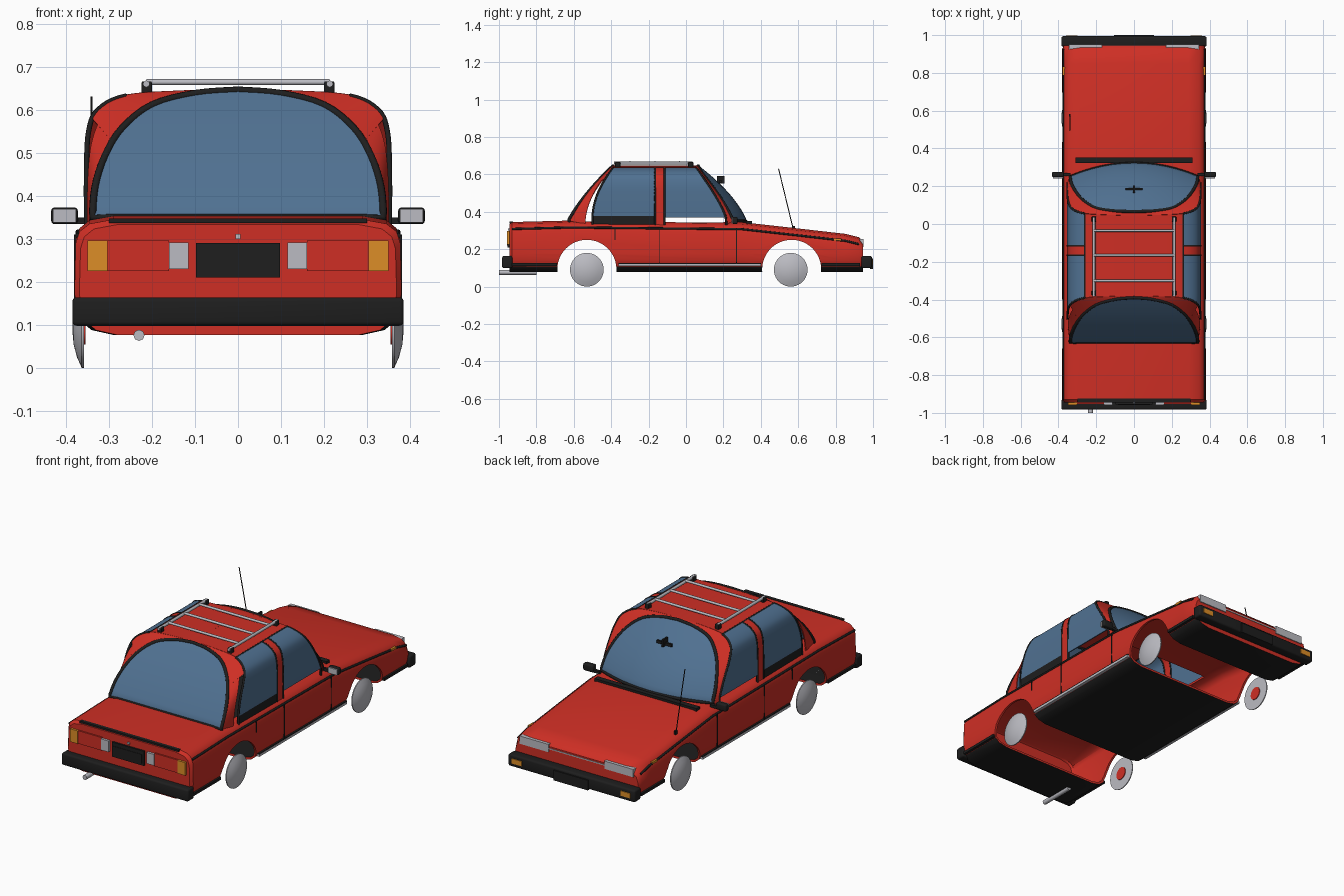
import bpy, bmesh, math
from mathutils import Vector as V

if "Cube" in bpy.data.objects:
    bpy.data.objects.remove(bpy.data.objects["Cube"])

def mat(name, c):
    m = bpy.data.materials.new(name)
    m.diffuse_color = (*c, 1)
    m.use_nodes = True
    m.node_tree.nodes["Principled BSDF"].inputs["Base Color"].default_value = m.diffuse_color
    return m

RED = mat("red paint", (0.62, 0.028, 0.018))
BLUE = mat("blue glass", (0.08, 0.165, 0.285))
BLACK = mat("black trim", (0.013, 0.013, 0.013))
GREY = mat("light metal", (0.5, 0.5, 0.54))
ORANGE = mat("orange lamp", (0.72, 0.27, 0.02))

def finish(ob, m=None, angle=35):
    if m:
        ob.data.materials.append(m)
    bpy.ops.object.select_all(action='DESELECT')
    ob.select_set(True)
    bpy.context.view_layer.objects.active = ob
    bpy.ops.object.convert(target='MESH')
    bpy.ops.object.shade_smooth_by_angle(angle=math.radians(angle))
    return ob

def link(name, data):
    ob = bpy.data.objects.new(name, data)
    bpy.context.collection.objects.link(ob)
    return ob

def grid(name, rows, closed=False, caps=False):
    """Surface through rows of points."""
    bm = bmesh.new()
    vs = [[bm.verts.new(p) for p in r] for r in rows]
    n = len(rows[0])
    for a, b in zip(vs, vs[1:]):
        for i in range(n if closed else n - 1):
            j = (i + 1) % n
            bm.faces.new((a[i], a[j], b[j], b[i]))
    if caps:
        bm.faces.new(vs[0])
        bm.faces.new(vs[-1])
    bmesh.ops.remove_doubles(bm, verts=bm.verts, dist=1e-5)
    bmesh.ops.recalc_face_normals(bm, faces=bm.faces)
    me = bpy.data.meshes.new(name)
    bm.to_mesh(me)
    bm.free()
    return link(name, me)

def sheet(name, rows, m, thick=0.006):
    ob = grid(name, rows)
    mod = ob.modifiers.new("thick", 'SOLIDIFY')
    mod.thickness, mod.offset = thick, 0
    return finish(ob, m)

def box(name, x, y, z, m, bevel=0.0):
    rows = [[(px, y[0], z[0]), (px, y[1], z[0]), (px, y[1], z[1]), (px, y[0], z[1])] for px in x]
    ob = grid(name, rows, True, True)
    if bevel:
        mod = ob.modifiers.new("bevel", 'BEVEL')
        mod.width, mod.segments = bevel, 3
    return finish(ob, m)

def tube(name, pts, r, m, cyclic=False):
    cu = bpy.data.curves.new(name, 'CURVE')
    cu.dimensions, cu.bevel_depth, cu.bevel_resolution, cu.use_fill_caps = '3D', r, 2, True
    sp = cu.splines.new('POLY')
    sp.points.add(len(pts) - 1)
    for p, q in zip(sp.points, pts):
        p.co = (*q, 1)
    sp.use_cyclic_u = cyclic
    return finish(link(name, cu), m, 60)

def lin(a, b, n):
    return [a + (b - a) * i / n for i in range(n + 1)]

# ---- lower body: hollow loft with wheel arches and cabin opening cut out
def section(y, zt, k):
    h = [(.29, zt), (.345, zt - .01), (.368, zt - .028), (.377, zt - .055), (.38, .175),
         (.376, .14), (.365, .108), (.34, .088), (.29, .077)]
    return [(x * k, y, z) for x, z in h] + [(-x * k, y, z) for x, z in reversed(h)]

stations = [(-.945, .333, .97), (-.93, .345, 1), (-.62, .353, 1), (.30, .344, 1), (.57, .314, 1),
            (.85, .282, 1), (.925, .264, 1), (.945, .242, .98)]
body = grid("body", [section(*s) for s in stations], True, True)
body.data.materials.append(RED)
body.data.materials.append(BLACK)
for f in body.data.polygons:
    f.material_index = 1 if f.normal.z < -.6 else 0
mod = body.modifiers.new("shell", 'SOLIDIFY')
mod.thickness, mod.offset = .012, -1
cutters = []
for y in (-.53, .565):
    ring = [(y + .158 * math.cos(a), .092 + .158 * math.sin(a)) for a in lin(0, 2 * math.pi, 48)[:-1]]
    cutters.append(grid("arch_cutter", [[(x, *p) for p in ring] for x in (-.6, .6)], True, True))
cutters.append(box("cabin_cutter", (-.31, .31), (-.57, .2), (.28, .5), None))
for c in cutters:
    mod = body.modifiers.new("cut", 'BOOLEAN')
    mod.operation, mod.solver, mod.object = 'DIFFERENCE', 'EXACT', c
finish(body)
for c in cutters:
    bpy.data.objects.remove(c)

# ---- cabin surface: arches lofted front to back
def spline(pts, t):
    f = max(0, min(t, 1)) * (len(pts) - 1)
    i = min(int(f), len(pts) - 2)
    f -= i
    p = [V(pts[max(0, min(j, len(pts) - 1))]) for j in range(i - 1, i + 3)]
    return .5 * (2 * p[1] + (p[2] - p[0]) * f + (2 * p[0] - 5 * p[1] + 4 * p[2] - p[3]) * f * f
                 + (3 * p[1] - p[0] - 3 * p[2] + p[3]) * f ** 3)

SCREEN = [(.338, .35), (.332, .42), (.31, .49), (.27, .555), (.2, .61), (.1, .637), (0, .645)]
SIDE = [(.352, .33), (.352, .46), (.347, .55), (.325, .6), (.26, .632), (.13, .642), (0, .645)]
def up(z):
    return max(0, min((z - .36) / .285, 1))
def rear_y(x, z):
    s = up(z)
    return -.625 + .235 * s - .07 * s * (1 - s)
def front_y(x, z):
    s = up(z)
    return .32 - .255 * s + .12 * s * (1 - s) - .07 * (x / .335) ** 2
RIBS = [(SCREEN, rear_y), (SIDE, lambda x, z: -.5 + .12 * up(z) ** 2), (SIDE, lambda x, z: -.165),
        (SIDE, lambda x, z: -.115), (SIDE, lambda x, z: .215 - .17 * up(z) ** 1.3), (SCREEN, front_y)]

def surf(u, t, side=1):
    k = min(int(u), 4)
    pts = []
    for outline, fy in RIBS[k:k + 2]:
        x, z = spline(outline, t)
        pts.append(V((side * x, fy(x, z), z)))
    return pts[0].lerp(pts[1], u - k)

def patch(name, u0, u1, t0, t1, m, side, n=5):
    return sheet(name, [[surf(u, t, side) for u in lin(u0, u1, n)] for t in lin(t0, t1, 20)], m)

TOP = .667
for s in (-1, 1):
    patch("roof_half", 1, 4, TOP, 1, RED, s, 3)
    patch("rear_pillar", 0, .7, 0, .42, RED, s)
    patch("rear_roof_edge", 0, 1, .42, 1, RED, s)
    patch("front_pillar", 4, 5, 0, 1, RED, s)
    patch("middle_pillar", 2, 3, 0, TOP, RED, s)
    patch("rear_side_sill", 1, 2, 0, .07, BLACK, s)
    patch("rear_side_glass", 1, 2, .07, TOP, BLUE, s)
    patch("front_side_glass", 3, 4, .06, TOP, BLUE, s)
    for u in (1, 2, 3, 4):
        tube("window_frame", [surf(u, t, s) for t in lin(0, TOP, 20)], .006, BLACK)
    tube("window_top_frame", [surf(u, TOP, s) for u in lin(1, 4, 6)], .005, BLACK)

# ---- windscreen, rear window and their seals
for name, fy, u in (("rear_window", rear_y, 0), ("windscreen", front_y, 5)):
    rows = []
    for t in lin(0, 1, 24):
        x, z = spline(SCREEN, t)
        rows.append([(x * v, fy(x * v, z), z) for v in lin(-1, 1, 12)])
    sheet(name, rows, BLUE)
    loop = [surf(u, t) for t in lin(0, 1, 24)] + [surf(u, t, -1) for t in lin(1, 0, 24)[1:]]
    tube(name + "_seal", loop + [V(p) for p in rows[0][1:-1]], .009, BLACK, True)

# ---- bumpers, plates and rear details
box("rear_bumper", (-.385, .385), (-.983, -.928), (.098, .164), BLACK, .01)
box("front_bumper", (-.385, .385), (.938, .994), (.098, .164), BLACK, .01)
box("front_plate", (-.105, .105), (.985, 1.0), (.095, .15), BLACK)
box("rear_plate", (-.097, .097), (-.955, -.94), (.21, .29), BLACK)
box("rear_plate_panel", (-.085, .085), (-.957, -.95), (.22, .27), BLACK)
box("boot_strip", (-.3, .3), (-.945, -.925), (.337, .347), BLACK)
box("boot_lock", (-.006, .006), (-.951, -.94), (.3, .311), GREY)
tube("exhaust", [(-.23, -1.0, .076), (-.23, -.8, .076)], .013, GREY)
box("cowl_vent", (-.31, .31), (.322, .352), (.335, .351), BLACK)
tube("antenna", [(-.34, .575, .3), (-.34, .495, .63)], .0025, BLACK)
box("antenna_base", (-.345, -.335), (.568, .582), (.3, .325), BLACK)
box("inside_mirror", (-.045, .045), (.18, .19), (.555, .57), BLACK)
box("mirror_stem", (-.005, .005), (.165, .205), (.55, .59), BLACK)
box("grille_strip", (-.17, .17), (.94, .948), (.228, .234), GREY)

def pair(name, s, x, y, z, m, bevel=0):
    box(name, sorted((s * x[0], s * x[1])), y, z, m, bevel)

for s in (-1, 1):
    # lamps
    pair("tail_indicator", s, (.303, .35), (-.957, -.935), (.225, .296), ORANGE)
    pair("tail_lamp", s, (.16, .303), (-.953, -.935), (.225, .296), RED)
    pair("reverse_lamp", s, (.115, .16), (-.958, -.935), (.23, .291), GREY)
    pair("headlamp", s, (.17, .345), (.925, .95), (.212, .255), GREY)
    pair("front_indicator", s, (.3, .36), (.985, .998), (.118, .145), ORANGE)
    pair("side_marker", s, (.366, .379), (.79, .83), (.246, .258), ORANGE)
    # side trim and door gaps
    tube("waist_line", [(s * .372, y, z - .037) for y, z, k in stations[1:-1]], .006, BLACK)
    pair("sill_trim", s, (.365, .382), (-.36, .4), (.109, .121), GREY)
    pair("sill_line", s, (.365, .381), (-.36, .4), (.121, .126), BLACK)
    pair("rear_low_trim", s, (.362, .381), (-.93, -.69), (.11, .125), BLACK)
    pair("front_low_trim", s, (.362, .381), (.725, .93), (.11, .125), BLACK)
    for y in (-.38, -.14, .27):
        pair("door_gap", s, (.372, .381), (y - .002, y + .002), (.25 if y < -.3 else .126, .31), BLACK)
    # door mirrors
    pair("mirror_housing", s, (.372, .434), (.248, .276), (.334, .373), BLACK, .008)
    pair("mirror_face", s, (.376, .43), (.242, .25), (.338, .369), GREY)
    pair("mirror_arm", s, (.335, .38), (.255, .27), (.335, .35), BLACK)
    # roof rack
    tube("rack_rail", [(s * .213, -.385, .66), (s * .213, .035, .66)], .008, GREY)
    for y in (-.365, .025):
        pair("rack_foot", s, (.2, .224), (y - .014, y + .014), (.632, .666), BLACK, .004)
    # wheel discs with a domed outside and a hub on the inside
    for y in (-.53, .56):
        for name, prof, m in (
                ("wheel_disc", [(.358, 0), (.358, .09), (.363, .09), (.374, .065), (.382, .035), (.385, 0)], GREY),
                ("wheel_hub", [(.354, 0), (.354, .035), (.359, .035), (.359, 0)], RED)):
            rows = [[(s * x, y + r * math.cos(a), .09 + r * math.sin(a)) for a in lin(0, 2 * math.pi, 40)[:-1]]
                    for x, r in prof]
            finish(grid(name, rows, True), m)

for y in (-.3, -.165, -.035):
    tube("rack_bar", [(-.213, y, .664), (.213, y, .664)], .007, GREY)
